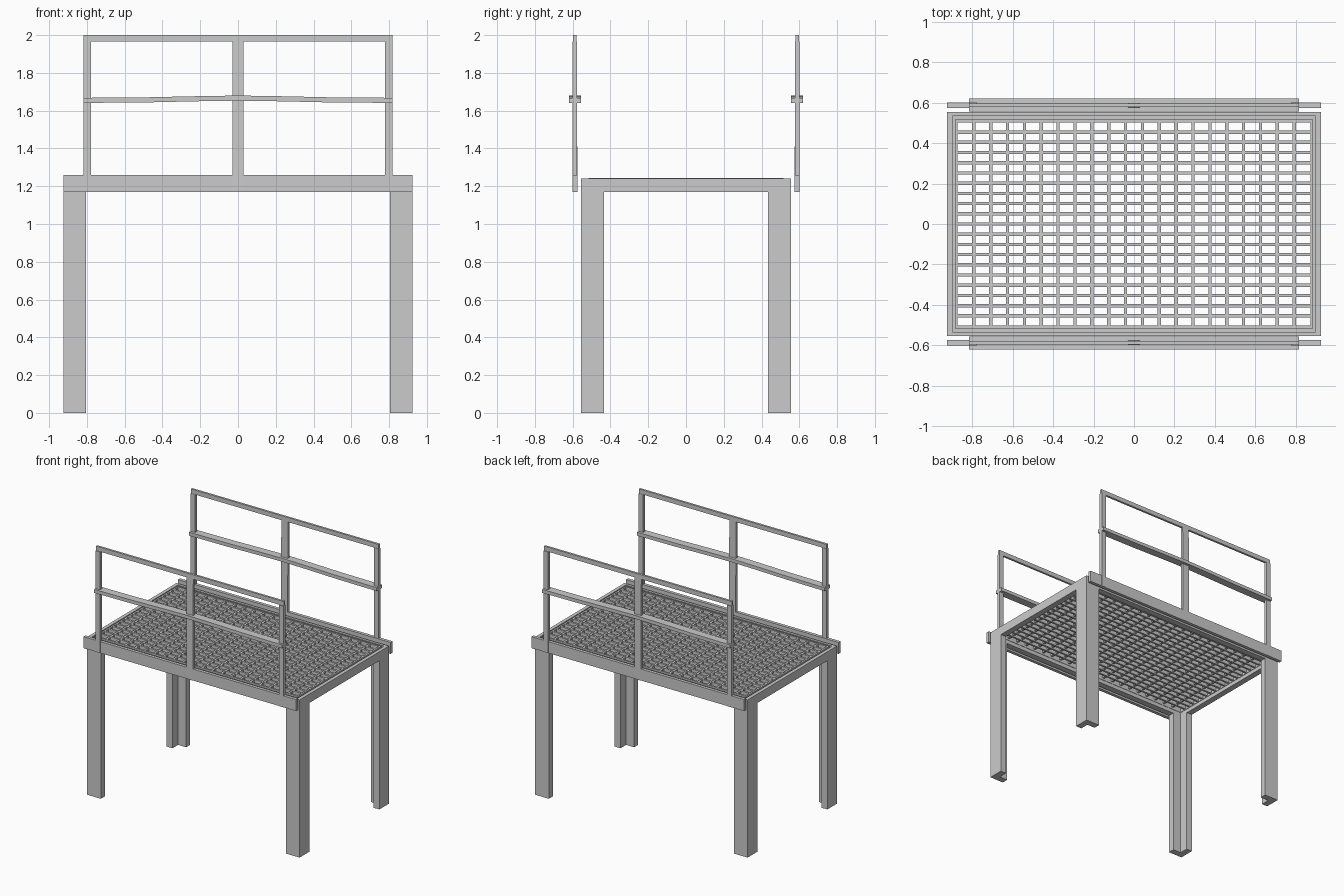
import bpy, bmesh

if "Cube" in bpy.data.objects:
    bpy.data.objects.remove(bpy.data.objects["Cube"])


def make(name, bm):
    bmesh.ops.recalc_face_normals(bm, faces=bm.faces[:])
    me = bpy.data.meshes.new(name)
    bm.to_mesh(me)
    bm.free()
    ob = bpy.data.objects.new(name, me)
    bpy.context.collection.objects.link(ob)
    return ob


def add_box(bm, x0, x1, y0, y1, z0, z1):
    vs = bmesh.ops.create_cube(bm, size=1)["verts"]
    for v in vs:
        v.co = (x1 if v.co.x > 0 else x0, y1 if v.co.y > 0 else y0, z1 if v.co.z > 0 else z0)


def box(name, *b):
    bm = bmesh.new()
    add_box(bm, *b)
    return make(name, bm)


def prism(name, pts, offset):
    """Extrude a closed polygon by an offset."""
    bm = bmesh.new()
    f = bm.faces.new([bm.verts.new(p) for p in pts])
    r = bmesh.ops.extrude_face_region(bm, geom=[f], use_keep_orig=True)
    bmesh.ops.translate(bm, vec=offset, verts=[g for g in r["geom"] if isinstance(g, bmesh.types.BMVert)])
    return make(name, bm)


def ring(name, ox, oy, ix, iy, z0, z1):
    """Rectangular hollow frame."""
    bm = bmesh.new()
    loops = []
    for hx, hy, z in ((ox, oy, z0), (ox, oy, z1), (ix, iy, z1), (ix, iy, z0)):
        loops.append([bm.verts.new((a * hx, b * hy, z)) for a, b in ((-1, -1), (1, -1), (1, 1), (-1, 1))])
    for k in range(4):
        p, q = loops[k], loops[(k + 1) % 4]
        for i in range(4):
            j = (i + 1) % 4
            bm.faces.new((p[i], p[j], q[j], q[i]))
    return make(name, bm)


X, Y = 0.925, 0.555

# L-section legs, open towards the inside
W, T = 0.12, 0.05
for sx, xn in ((-1, "left"), (1, "right")):
    for sy, yn in ((-1, "front"), (1, "back")):
        prof = [(0, 0), (W, 0), (W, T), (T, T), (T, W), (0, W)]
        prism(f"{yn}_{xn}_leg", [(sx * (X - a), sy * (Y - b), 0) for a, b in prof], (0, 0, 1.17))

# Platform frame: upright rim, ledge and grating border
ring("frame_rim", X, Y, 0.897, 0.535, 1.17, 1.24)
ring("frame_ledge", 0.897, 0.535, 0.877, 0.506, 1.17, 1.20)
ring("grating_border", 0.886, 0.517, 0.873, 0.503, 1.20, 1.243)

# Grating: deep long bars with shallower cross bars
bm = bmesh.new()
for i in range(1, 20):
    y = -0.505 + i * 1.01 / 20
    add_box(bm, -0.875, 0.875, y - 0.008, y + 0.008, 1.205, 1.243)
make("grating_long_bars", bm)
bm = bmesh.new()
for i in range(1, 21):
    x = -0.876 + i * 1.752 / 21
    add_box(bm, x - 0.008, x + 0.008, -0.505, 0.505, 1.215, 1.24)
make("grating_cross_bars", bm)

# Guard rails on both long sides
for s, n in ((-1, "front"), (1, "back")):
    def side(name, x0, x1, a, b, z0, z1):
        return box(f"{n}_{name}", x0, x1, min(s * a, s * b), max(s * a, s * b), z0, z1)

    side("kick_plate", -X, X, 0.575, 0.6, 1.17, 1.26)
    side("left_post", -0.817, -0.778, 0.578, 0.602, 1.17, 1.965)
    side("right_post", 0.778, 0.817, 0.578, 0.602, 1.17, 1.965)
    side("top_rail", -0.817, 0.817, 0.58, 0.597, 1.965, 2.0)
    # Centre post, slightly tapered towards the top
    prism(f"{n}_centre_post",
          [(-0.029, s * a, z) for a, z in ((0.574, 1.17), (0.602, 1.17), (0.597, 2.0), (0.58, 2.0))],
          (0.058, 0, 0))
    # Middle rail, slightly bowed upwards
    path = [(-0.817, 0), (-0.47, 0.003), (-0.2, 0.009), (0, 0.012), (0.2, 0.009), (0.47, 0.003), (0.817, 0)]
    prism(f"{n}_middle_rail",
          [(x, s * 0.557, 1.641 + d) for x, d in path] + [(x, s * 0.557, 1.668 + d) for x, d in reversed(path)],
          (0, s * 0.063, 0))
